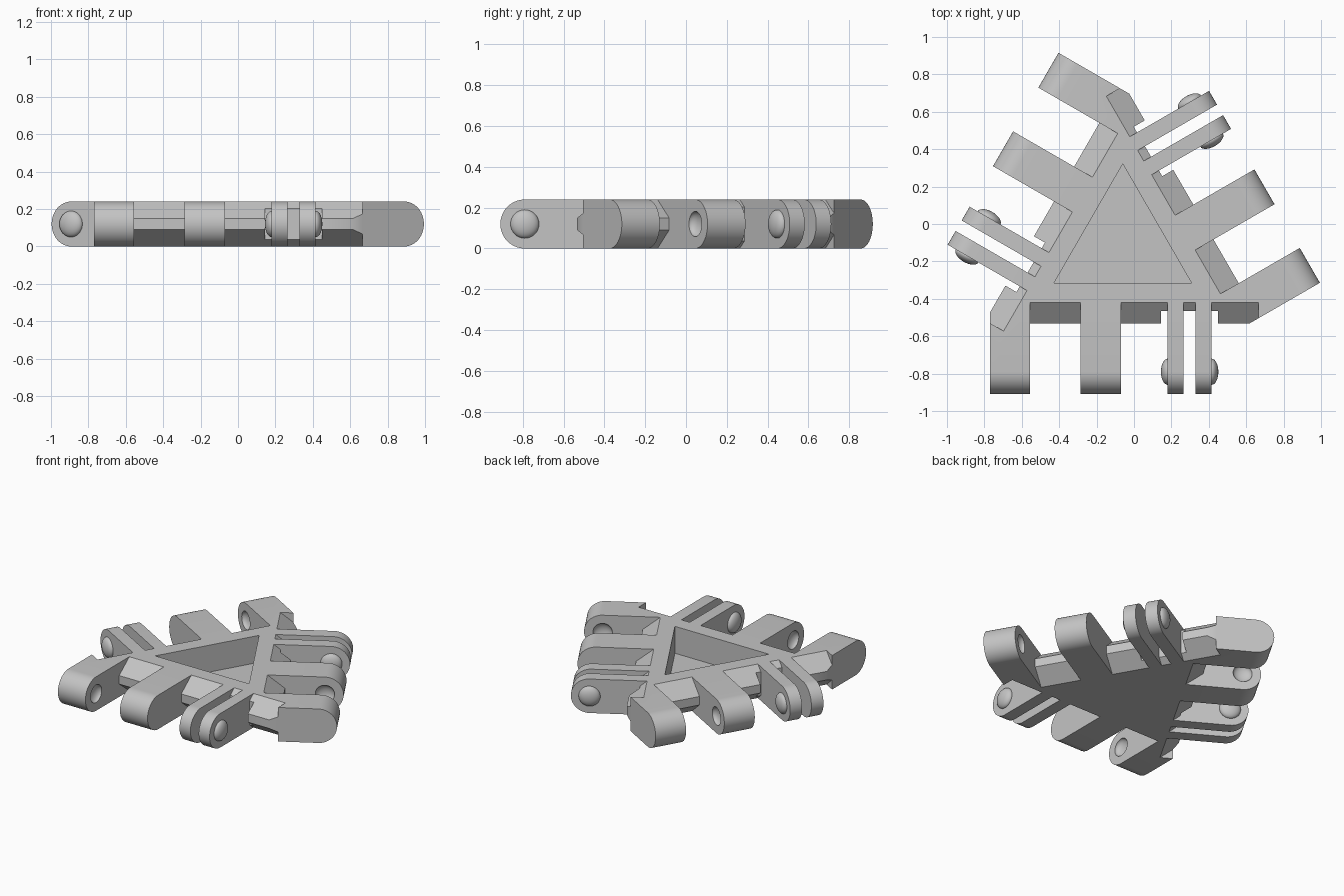
import bpy, bmesh
from math import radians, pi, sin, cos
from mathutils import Matrix, Vector

if "Cube" in bpy.data.objects:
    bpy.data.objects.remove(bpy.data.objects["Cube"])

H = 0.24                        # plate thickness
EDGE = -0.42                    # line where the side parts start
PIN = Vector((0, -0.79, H / 2))   # hinge axis
CENTRE = Vector((-0.06, -0.103, 0))

grey = bpy.data.materials.new("plain grey")
grey.use_nodes = True
grey.diffuse_color = (0.55, 0.55, 0.55, 1)
grey.node_tree.nodes["Principled BSDF"].inputs["Base Color"].default_value = grey.diffuse_color


def finish(name, bm, turn=0):
    """Make an object whose origin is the centre of the threefold symmetry."""
    bmesh.ops.translate(bm, vec=-CENTRE, verts=bm.verts)
    bmesh.ops.rotate(bm, matrix=Matrix.Rotation(radians(turn), 3, 'Z'), verts=bm.verts)
    bmesh.ops.recalc_face_normals(bm, faces=bm.faces)
    mesh = bpy.data.meshes.new(name)
    bm.to_mesh(mesh)
    bm.free()
    mesh.materials.append(grey)
    obj = bpy.data.objects.new(name, mesh)
    obj.location = CENTRE
    bpy.context.collection.objects.link(obj)
    return obj


def prism(name, points, depth, turn=0):
    bm = bmesh.new()
    face = bm.faces.new([bm.verts.new(p) for p in points])
    out = bmesh.ops.extrude_face_region(bm, geom=[face])
    moved = [v for v in out["geom"] if isinstance(v, bmesh.types.BMVert)]
    bmesh.ops.translate(bm, vec=depth, verts=moved)
    return finish(name, bm, turn)


def across(name, profile, x0, x1):
    """Extrude a (y, z) profile along the side."""
    return prism(name, [(x0, y, z) for y, z in profile], (x1 - x0, 0, 0))


def box(name, x0, x1, y0, y1, turn=0):
    corners = [(x0, y0, -0.1), (x1, y0, -0.1), (x1, y1, -0.1), (x0, y1, -0.1)]
    return prism(name, corners, (0, 0, 0.5), turn)


def button(name, x, radius):
    """Flattened ball on the hinge axis."""
    bm = bmesh.new()
    bmesh.ops.create_uvsphere(bm, u_segments=32, v_segments=16, radius=radius)
    bmesh.ops.scale(bm, vec=(0.036 / radius, 1, 1), verts=bm.verts)
    bmesh.ops.translate(bm, vec=PIN + Vector((x, 0, 0)), verts=bm.verts)
    return finish(name, bm)


def activate(obj):
    bpy.ops.object.select_all(action='DESELECT')
    obj.select_set(True)
    bpy.context.view_layer.objects.active = obj


def cut(obj, cutter):
    cutter.hide_render = True
    mod = obj.modifiers.new("cut", 'BOOLEAN')
    mod.operation, mod.solver, mod.object = 'DIFFERENCE', 'EXACT', cutter
    activate(obj)
    bpy.ops.object.modifier_apply(modifier=mod.name)
    bpy.data.objects.remove(cutter)


def triangle(name, inradius, z, height):
    points = []
    for angle in (90, 210, 330):
        a = radians(angle)
        points.append(CENTRE + Vector((2 * inradius * cos(a), 2 * inradius * sin(a), z)))
    return prism(name, points, (0, 0, height))


# Triangular plate with a pocket
plate = triangle("base_plate", CENTRE.y - EDGE, 0, H)
cut(plate, triangle("pocket_cutter", 0.212, 0.05, 0.5))

# Hinge arm profile with a round end
arm = [(EDGE, H)]
for i in range(25):
    a = pi / 2 + pi * i / 24
    arm.append((PIN.y + H / 2 * cos(a), PIN.z + H / 2 * sin(a)))
arm.append((EDGE, 0))

# Corner arm, trimmed where the neighbouring edge meets it
corner_arm = across("corner_arm", arm, -0.77, -0.555)
cut(corner_arm, box("neighbour_cutter", 0, 0.665, -0.95, EDGE, 240))
cut(corner_arm, button("socket_cutter", -0.555, 0.062))

# Middle arm with a socket facing the corner arm
middle_arm = across("middle_arm", arm, -0.285, -0.07)
cut(middle_arm, button("socket_cutter", -0.285, 0.062))

# Thin clip prongs with snap buttons
outer_prong = across("outer_prong", arm, 0.33, 0.415)
inner_prong = across("inner_prong", arm, 0.18, 0.265)
outer_button = button("outer_button", 0.415, 0.07)
inner_button = button("inner_button", 0.18, 0.07)

# Bevelled edge, recessed behind the prongs
bevel = [(EDGE, 0), (-0.533, 0.09), (-0.533, 0.15), (EDGE, H)]
edge = across("bevelled_edge", bevel, -0.555, 0.665)
cut(edge, box("recess_cutter", 0.145, 0.45, -0.7, -0.465))
cut(edge, box("end_cutter", -1.1, -0.77, -0.95, -0.2, 120))

# Smooth round surfaces, then repeat every part on the other two sides
parts = [corner_arm, middle_arm, outer_prong, inner_prong, outer_button, inner_button, edge]
for part in parts:
    activate(part)
    bpy.ops.object.shade_smooth_by_angle(angle=radians(30))
    base = part.name
    part.name = "front_" + base
    for side, turn in (("left", 120), ("right", 240)):
        copy = part.copy()
        copy.name = side + "_" + base
        copy.rotation_euler.z = radians(turn)
        bpy.context.collection.objects.link(copy)
